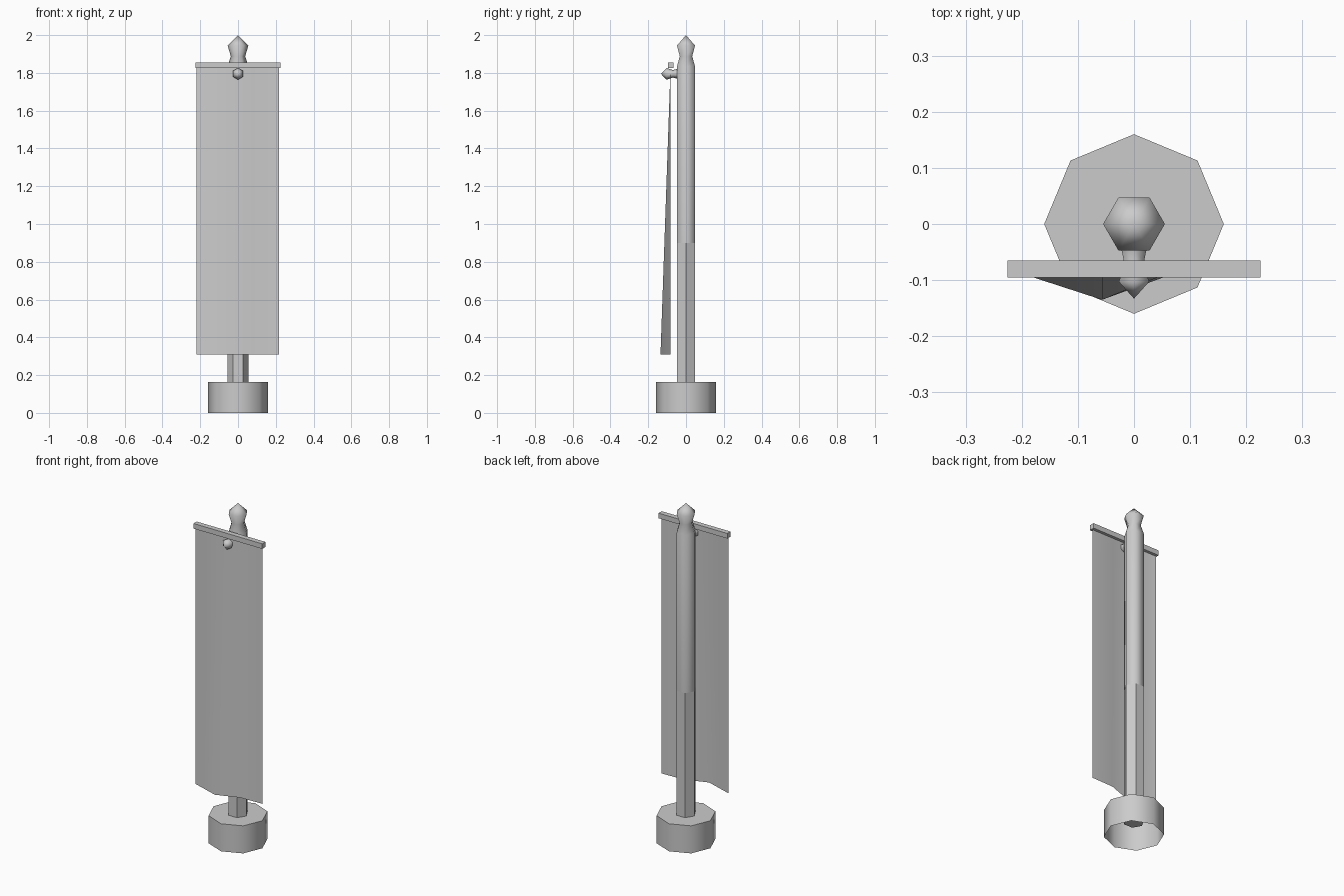
import bpy, bmesh, math
from mathutils import Vector

cube = bpy.data.objects.get("Cube")
if cube:
    bpy.data.objects.remove(cube, do_unlink=True)

grey = bpy.data.materials.new("plain_grey")
grey.use_nodes = True
grey.diffuse_color = (0.6, 0.6, 0.6, 1)
grey.node_tree.nodes["Principled BSDF"].inputs["Base Color"].default_value = (0.6, 0.6, 0.6, 1)


def finish(name, bm, smooth_angle=None):
    mesh = bpy.data.meshes.new(name)
    bm.to_mesh(mesh)
    bm.free()
    mesh.materials.append(grey)
    obj = bpy.data.objects.new(name, mesh)
    bpy.context.collection.objects.link(obj)
    if smooth_angle:
        bpy.ops.object.select_all(action='DESELECT')
        obj.select_set(True)
        bpy.context.view_layer.objects.active = obj
        bpy.ops.object.shade_smooth_by_angle(angle=math.radians(smooth_angle))
    return obj


def lathe(sides, profile, place, cap_start=False, cap_end=False):
    """Rings of (radius, height); zero radius closes to a point."""
    bm = bmesh.new()
    rings = []
    for r, h in profile:
        count = sides if r else 1
        rings.append([bm.verts.new(place(r * math.cos(math.tau * i / sides),
                                         r * math.sin(math.tau * i / sides), h))
                      for i in range(count)])
    for low, high in zip(rings, rings[1:]):
        for i in range(sides):
            j = (i + 1) % sides
            if len(high) == 1:
                bm.faces.new((low[i], low[j], high[0]))
            else:
                bm.faces.new((low[i], low[j], high[j], high[i]))
    if cap_start:
        bm.faces.new(rings[0][::-1])
    if cap_end:
        bm.faces.new(rings[-1])
    return bm


def upright(x, y, h):
    return Vector((x, y, h))


def forward(x, y, h):
    return Vector((y, -h, x + 1.795))


# Octagonal base, open underneath
finish("base", lathe(8, [(0.16, 0), (0.16, 0.163)], upright, cap_end=True), 65)

# Six-sided pole with pointed finial, crisp edges on the lower half
pole = finish("pole", lathe(6, [(0.055, 0.08), (0.055, 0.9), (0.055, 1.835),
                                (0.038, 1.888), (0.055, 1.945), (0, 2)],
                            upright, cap_start=True), 65)
for edge in pole.data.edges:
    if all(pole.data.vertices[v].co.z < 0.95 for v in edge.vertices):
        edge.use_edge_sharp = True

# Knob that pins the banner to the pole
finish("banner_knob", lathe(6, [(0.027, 0.04), (0.02, 0.07), (0.031, 0.103), (0, 0.133)],
                            forward, cap_start=True), 65)

# Crossbar
bm = bmesh.new()
bmesh.ops.create_cube(bm, size=1)
for v in bm.verts:
    v.co = Vector((v.co.x * 0.45, v.co.y * 0.03 - 0.08, v.co.z * 0.03 + 1.84))
finish("crossbar", bm)

# Banner cloth, straight at the top and folded at the hem
bm = bmesh.new()
hem = [(-0.22, -0.082), (-0.057, -0.135), (0.075, -0.087), (0.217, -0.083)]
low = [bm.verts.new((x, y, 0.31)) for x, y in hem]
high = [bm.verts.new((x, -0.082, 1.83)) for x, y in hem]
for i in range(len(hem) - 1):
    bm.faces.new((low[i], low[i + 1], high[i + 1], high[i]))
finish("banner", bm, 60)
